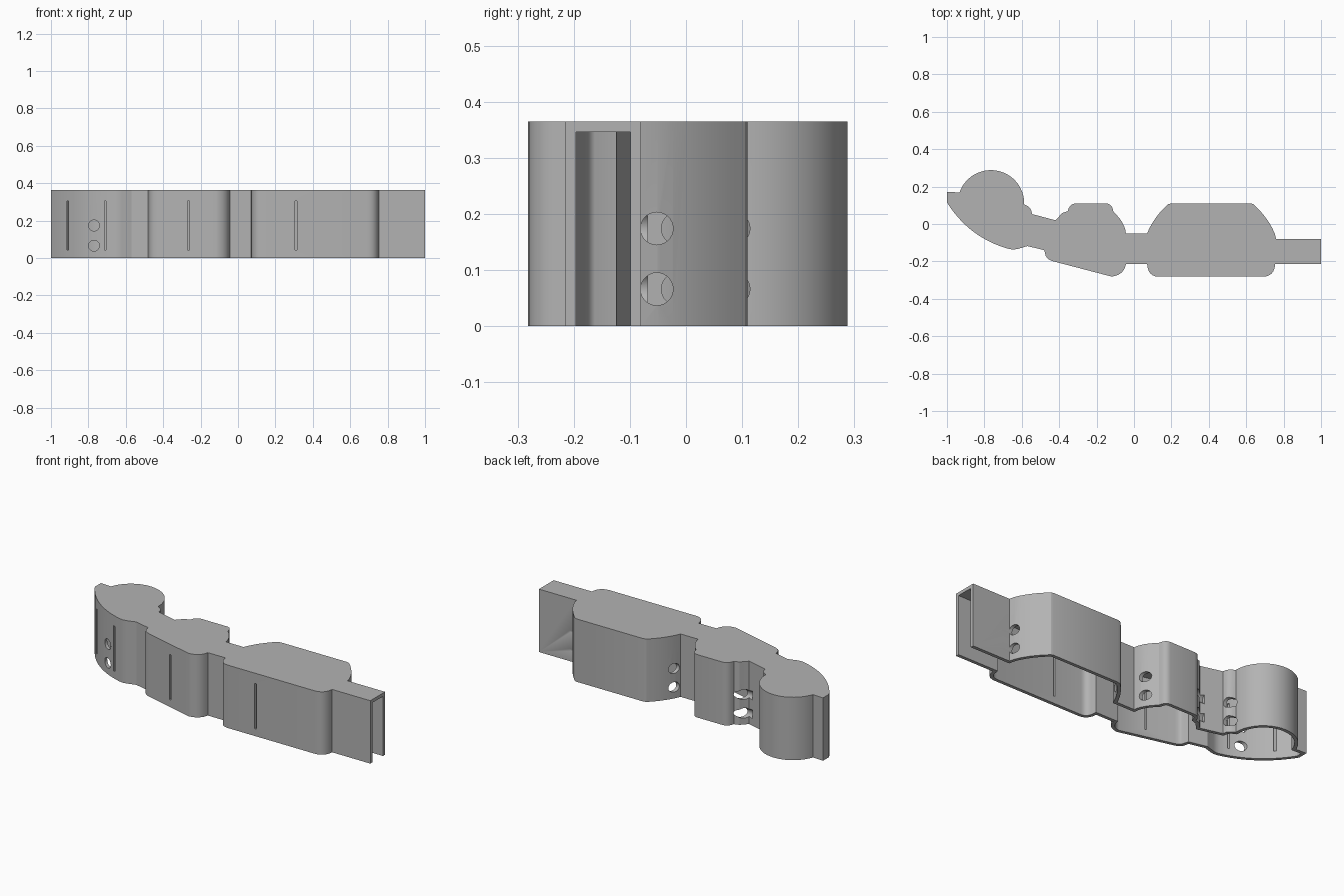
import bpy, bmesh, math
from mathutils import Vector, Matrix

if "Cube" in bpy.data.objects:
    bpy.data.objects.remove(bpy.data.objects["Cube"])

HEIGHT, WALL = 0.365, 0.019

grey = bpy.data.materials.new("plain grey")
grey.diffuse_color = (0.45, 0.45, 0.45, 1)
grey.use_nodes = True
grey.node_tree.nodes["Principled BSDF"].inputs["Base Color"].default_value = grey.diffuse_color


def arc(cx, cy, r, a0, a1, n):
    return [(cx + r * math.cos(math.radians(a0 + (a1 - a0) * i / n)),
             cy + r * math.sin(math.radians(a0 + (a1 - a0) * i / n))) for i in range(n + 1)]


def curve(p, c, q, n=6):
    """Quadratic bend from p to q, pulled towards c."""
    p, c, q = Vector(p), Vector(c), Vector(q)
    return [tuple(p * (1 - t) ** 2 + c * 2 * t * (1 - t) + q * t * t)
            for t in (i / n for i in range(n + 1))]


def offset(path, d):
    """Parallel open path, mitred at each point, to the left of travel."""
    pts = [Vector(p) for p in path]
    out = []
    for i, p in enumerate(pts):
        a = (p - pts[i - 1]).normalized() if i else (pts[1] - p).normalized()
        b = (pts[i + 1] - p).normalized() if i < len(pts) - 1 else a
        na, nb = Vector((-a.y, a.x)), Vector((-b.y, b.x))
        m = (na + nb).normalized()
        out.append(tuple(p + m * d / max(m.dot(na), 0.4)))
    return out


def prism(name, pts, z0, z1):
    bm = bmesh.new()
    face = bm.faces.new([bm.verts.new((x, y, z0)) for x, y in pts])
    top = bmesh.ops.extrude_face_region(bm, geom=[face])["geom"]
    bmesh.ops.translate(bm, vec=(0, 0, z1 - z0),
                        verts=[v for v in top if isinstance(v, bmesh.types.BMVert)])
    bmesh.ops.recalc_face_normals(bm, faces=bm.faces)
    return finish(name, bm)


def finish(name, bm):
    me = bpy.data.meshes.new(name)
    bm.to_mesh(me)
    bm.free()
    me.materials.append(grey)
    ob = bpy.data.objects.new(name, me)
    bpy.context.collection.objects.link(ob)
    return ob


def cut(target, cutter):
    mod = target.modifiers.new(cutter.name, 'BOOLEAN')
    mod.operation, mod.solver, mod.object = 'DIFFERENCE', 'EXACT', cutter
    bpy.context.view_layer.objects.active = target
    bpy.ops.object.modifier_apply(modifier=mod.name)
    bpy.data.objects.remove(cutter)


# Outline, counter-clockwise: back side from the open end to the tip
outline = [(1, -0.08), (0.76, -0.08)]
outline += curve((0.752, -0.05), (0.72, 0.03), (0.64, 0.105))
outline += [(0.625, 0.11), (0.2, 0.11)]
outline += curve((0.18, 0.105), (0.105, 0.035), (0.07, -0.05))
outline += curve((-0.043, -0.05), (-0.05, 0.01), (-0.11, 0.065))
outline += curve((-0.115, 0.085), (-0.125, 0.11), (-0.15, 0.11), 4)
outline += curve((-0.31, 0.11), (-0.345, 0.11), (-0.355, 0.068), 4)
outline += curve((-0.385, 0.058), (-0.4, 0.04), (-0.42, 0.02), 3)
outline += [(-0.545, 0.053)]
outline += curve((-0.55, 0.075), (-0.56, 0.095), (-0.587, 0.105), 3)
outline += arc(-0.765, 0.11, 0.178, 3, 161, 28)
outline += [(-0.96, 0.17), (-1, 0.172)]
# Front side from the tip back to the open end
outline += curve((-1, 0.115), (-0.88, -0.075), (-0.67, -0.133), 14)
outline += [(-0.645, -0.137), (-0.62, -0.133), (-0.57, -0.118), (-0.48, -0.14)]
outline += curve((-0.472, -0.17), (-0.465, -0.19), (-0.43, -0.2), 4)
outline += curve((-0.12, -0.281), (-0.055, -0.275), (-0.043, -0.215))
outline += curve((0.07, -0.215), (0.075, -0.28), (0.13, -0.282))
outline += curve((0.69, -0.282), (0.75, -0.28), (0.755, -0.215))
outline += [(1, -0.215)]

# Shell, open underneath and at the right end
shell = prism("shell", outline, 0, HEIGHT)
inner = offset(outline, WALL)
inner[0] = (1.1, inner[0][1])
inner[-1] = (1.1, inner[-1][1])
cut(shell, prism("cavity", inner, -0.1, HEIGHT - WALL))


# Pairs of round holes: centre x, y and drilling direction
def drill(x, y, along):
    for z in (0.066, 0.174):
        bm = bmesh.new()
        turn = Matrix.Rotation(math.pi / 2, 4, 'Y' if along == 'X' else 'X')
        bmesh.ops.create_cone(bm, cap_ends=True, segments=28, radius1=0.029, radius2=0.029,
                              depth=0.12, matrix=Matrix.Translation((x, y, z)) @ turn)
        cut(shell, finish("drill", bm))


for x, y in [(0.74, -0.052), (0.08, -0.015), (-0.07, 0.01), (-0.385, 0.04), (-0.555, 0.085)]:
    drill(x, y, 'X')
drill(-0.77, -0.085, 'Y')

# Narrow upright slots through the front wall
for x, y in [(-0.91, 0.0), (-0.71, -0.115), (-0.265, -0.24), (0.31, -0.28)]:
    w, d = 0.005, 0.05
    cut(shell, prism("slot_cutter", [(x - w, y - d), (x + w, y - d), (x + w, y + d), (x - w, y + d)],
                     0.042, 0.305))

bpy.ops.object.select_all(action='DESELECT')
shell.select_set(True)
bpy.context.view_layer.objects.active = shell
bpy.ops.object.shade_smooth_by_angle(angle=math.radians(25))
